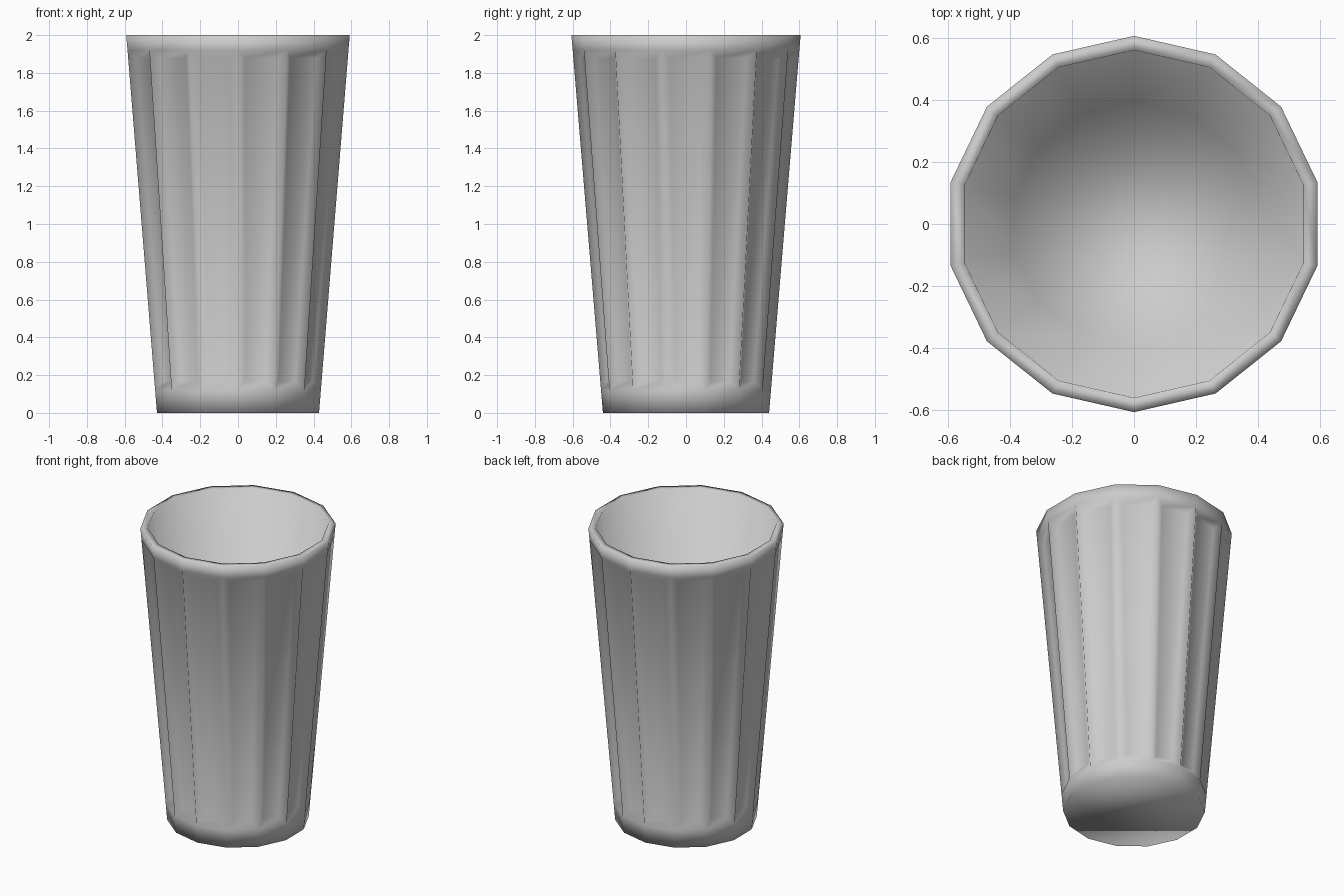
import bpy, bmesh, math

if "Cube" in bpy.data.objects:
    bpy.data.objects.remove(bpy.data.objects["Cube"])

SIDES = 14
# Profile (radius, z): outside going up, over the rim, inside going down
PROFILE = [(0.44, 0), (0.45, 0.12), (0.60, 1.92), (0.607, 2.0),
           (0.561, 2.0), (0.396, 0.045)]

bm = bmesh.new()


def ring(r, z):
    return [bm.verts.new((r * math.cos(a), r * math.sin(a), z))
            for a in (math.pi / 2 + i * 2 * math.pi / SIDES for i in range(SIDES))]


rings = [ring(r, z) for r, z in PROFILE]
panels = []
for k, (low, high) in enumerate(zip(rings, rings[1:])):
    for i in range(SIDES):
        j = (i + 1) % SIDES
        f = bm.faces.new((low[i], low[j], high[j], high[i]))
        if k == 1:
            panels.append(f)

# Underside and inner floor
bm.faces.new(list(reversed(rings[0])))
bm.faces.new(rings[-1])
bm.normal_update()

# Recessed panels between the ridges
bmesh.ops.inset_individual(bm, faces=panels, thickness=0.045, depth=-0.028,
                           use_even_offset=True)

for f in bm.faces:
    f.smooth = True
mesh = bpy.data.meshes.new("fluted_cup")
bm.to_mesh(mesh)
bm.free()
cup = bpy.data.objects.new("fluted_cup", mesh)
bpy.context.collection.objects.link(cup)
